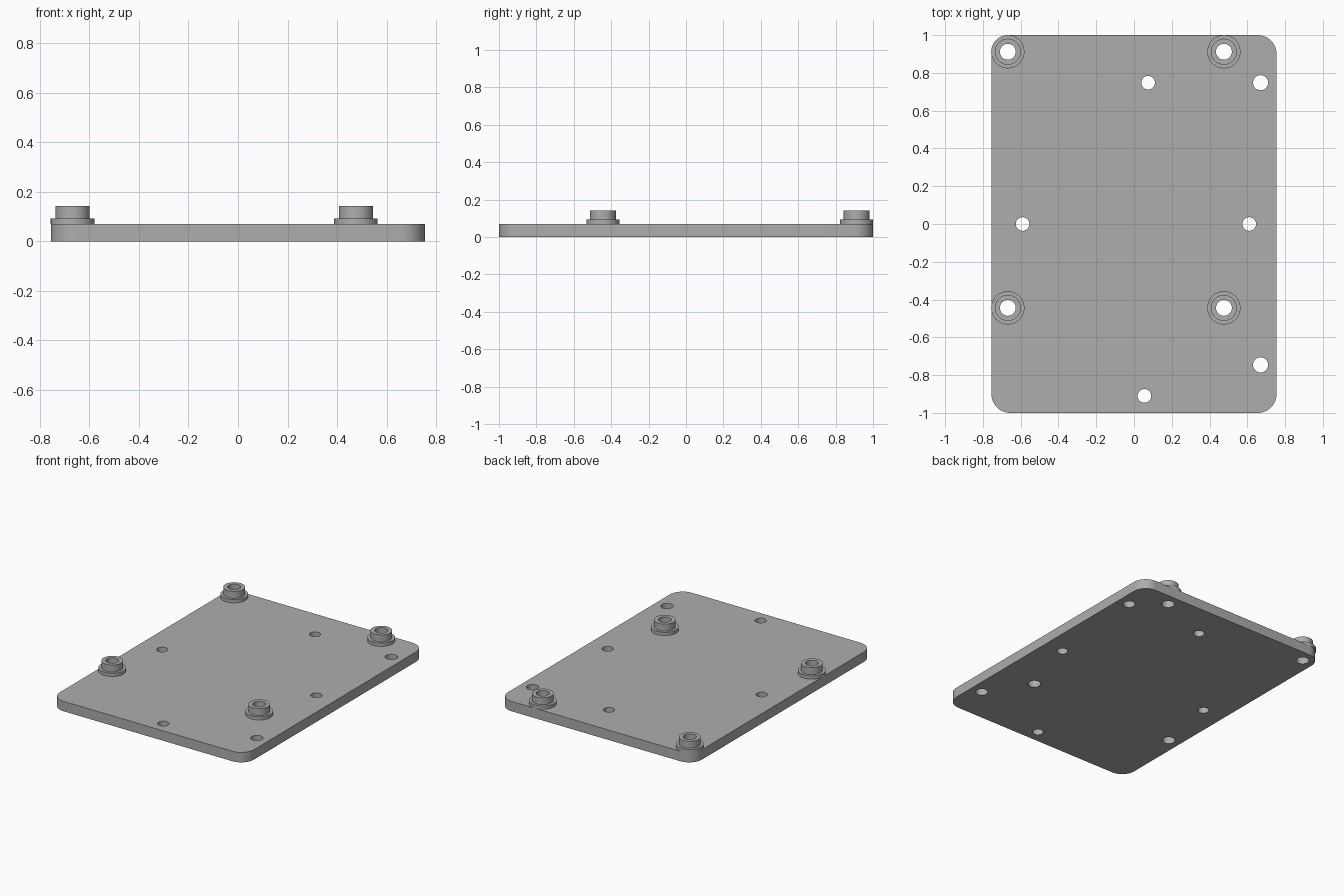
import bpy
import bmesh
from math import cos, sin, pi, radians

cube = bpy.data.objects.get("Cube")
if cube:
    bpy.data.objects.remove(cube, do_unlink=True)

HALF_X, HALF_Y, THICK, CORNER = 0.755, 1.0, 0.07, 0.1
BORE = 0.042
STANDOFFS = [(x, y) for x in (-0.668, 0.476) for y in (0.912, -0.444)]
SMALL_HOLES = [(0.075, 0.748), (-0.59, 0), (0.61, 0), (0.055, -0.91)]
LARGE_HOLES = [(0.67, 0.748), (0.67, -0.746)]

gray = bpy.data.materials.new("plain gray")
gray.use_nodes = True
color = (0.42, 0.42, 0.42, 1)
gray.diffuse_color = color
gray.node_tree.nodes["Principled BSDF"].inputs["Base Color"].default_value = color


def arc(cx, cy, r, start, end, steps):
    return [(cx + r * cos(start + (end - start) * i / steps),
             cy + r * sin(start + (end - start) * i / steps)) for i in range(steps + 1)]


def circle(cx, cy, r, steps=48):
    return arc(cx, cy, r, 0, 2 * pi, steps)[:-1]


def finish(name, mesh, location=(0, 0, 0)):
    mesh.materials.clear()
    mesh.materials.append(gray)
    obj = bpy.data.objects.new(name, mesh)
    obj.location = location
    bpy.context.collection.objects.link(obj)
    bpy.ops.object.select_all(action='DESELECT')
    obj.select_set(True)
    bpy.context.view_layer.objects.active = obj
    bpy.ops.object.shade_smooth_by_angle(angle=radians(30))
    return obj


def extruded_outline(name, loops, height):
    """Filled outline with holes, extruded upwards from z = 0."""
    curve = bpy.data.curves.new(name + "_outline", 'CURVE')
    curve.dimensions = '2D'
    curve.fill_mode = 'BOTH'
    curve.extrude = height / 2
    for loop in loops:
        spline = curve.splines.new('POLY')
        spline.points.add(len(loop) - 1)
        for point, (x, y) in zip(spline.points, loop):
            point.co = (x, y, 0, 1)
        spline.use_cyclic_u = True
    temp = bpy.data.objects.new(name + "_outline", curve)
    bpy.context.collection.objects.link(temp)
    graph = bpy.context.evaluated_depsgraph_get()
    mesh = bpy.data.meshes.new_from_object(temp.evaluated_get(graph))
    bpy.data.objects.remove(temp, do_unlink=True)
    bm = bmesh.new()
    bm.from_mesh(mesh)
    bmesh.ops.remove_doubles(bm, verts=bm.verts, dist=0.0001)
    bmesh.ops.translate(bm, verts=bm.verts, vec=(0, 0, height / 2))
    bmesh.ops.recalc_face_normals(bm, faces=bm.faces)
    bm.to_mesh(mesh)
    bm.free()
    return finish(name, mesh)


def lathe(name, profile, location):
    """Closed ring profile of (radius, height) turned around z."""
    bm = bmesh.new()
    verts = [bm.verts.new((r, 0, z)) for r, z in profile]
    edges = [bm.edges.new((a, b)) for a, b in zip(verts, verts[1:] + verts[:1])]
    bmesh.ops.spin(bm, geom=verts + edges, cent=(0, 0, 0), axis=(0, 0, 1),
                   angle=2 * pi, steps=48, use_merge=False)
    bmesh.ops.remove_doubles(bm, verts=bm.verts, dist=0.0001)
    bmesh.ops.recalc_face_normals(bm, faces=bm.faces)
    mesh = bpy.data.meshes.new(name)
    bm.to_mesh(mesh)
    bm.free()
    return finish(name, mesh, location)


# Base plate: rounded rectangle with all through holes
outline = []
for i, (sx, sy) in enumerate([(1, 1), (-1, 1), (-1, -1), (1, -1)]):
    outline += arc(sx * (HALF_X - CORNER), sy * (HALF_Y - CORNER), CORNER,
                   i * pi / 2, (i + 1) * pi / 2, 14)
holes = [circle(x, y, BORE) for x, y in STANDOFFS]
holes += [circle(x, y, 0.036) for x, y in SMALL_HOLES]
holes += [circle(x, y, 0.04) for x, y in LARGE_HOLES]
extruded_outline("base_plate", [outline] + holes, THICK)

# Stepped standoffs: wide flange below a narrower collar
profile = [(BORE, 0), (0.088, 0), (0.088, 0.023), (0.069, 0.023),
           (0.069, 0.072), (BORE, 0.072)]
for i, (x, y) in enumerate(STANDOFFS):
    lathe(f"standoff_{i + 1}", profile, (x, y, THICK))
